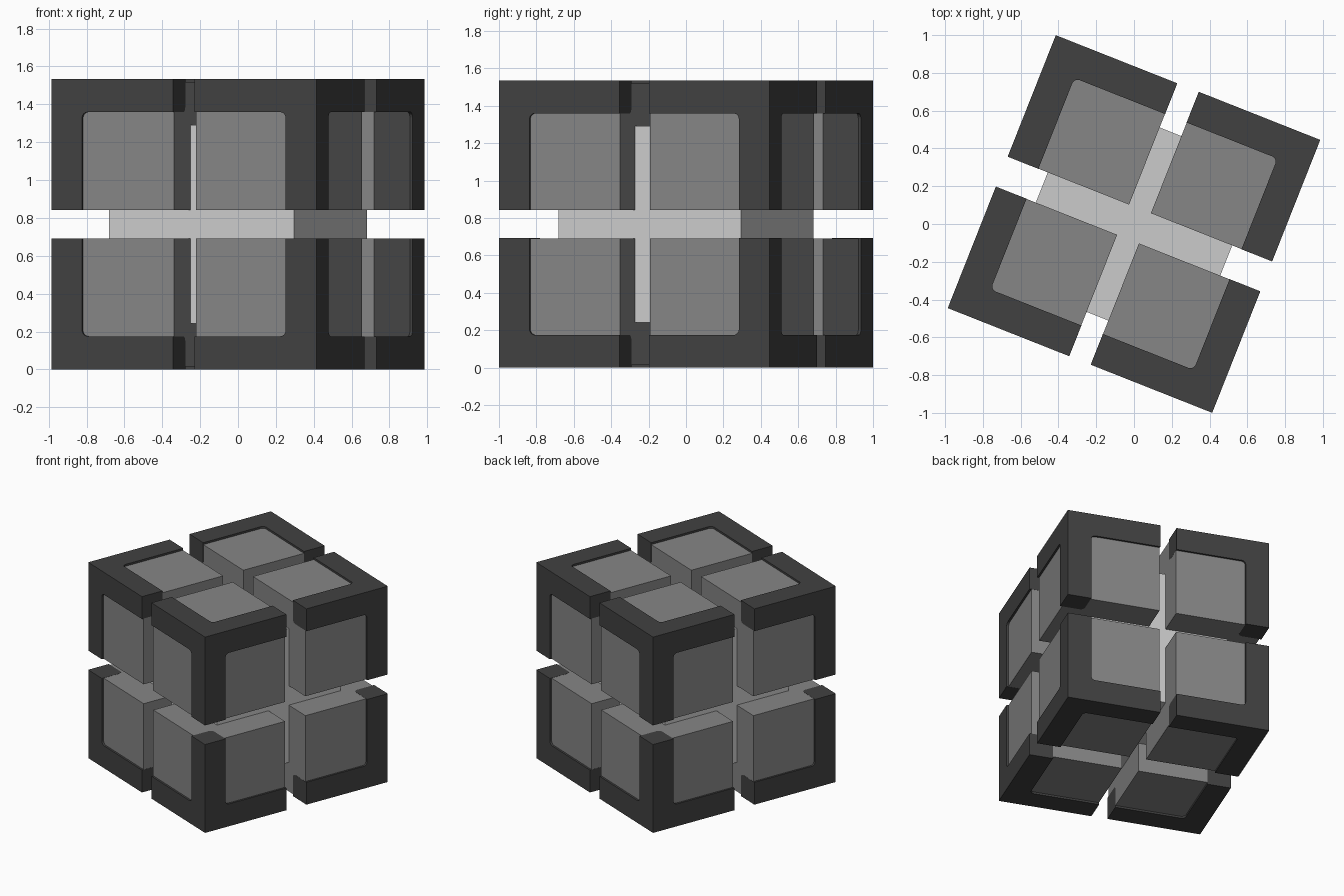
import bpy, bmesh, math
from itertools import product
from mathutils import Matrix, Vector

if "Cube" in bpy.data.objects:
    bpy.data.objects.remove(bpy.data.objects["Cube"])

SIZE = 0.692        # edge of each small cube
BAR = 0.175         # width of the dark edge bars
RECESS = 0.015      # depth of the panels below the bars
ROUND = 0.03        # corner rounding
GAP = Vector((0.061, 0.085, 0.075))   # half gap along each axis
HEIGHT = 2 * (GAP.z + SIZE)
PLACE = Matrix.Translation((0, 0, HEIGHT / 2)) @ Matrix.Rotation(math.radians(-21.6), 4, 'Z')


def material(name, value):
    mat = bpy.data.materials.new(name)
    mat.use_nodes = True
    colour = (value, value, value, 1)
    mat.diffuse_color = colour
    mat.node_tree.nodes["Principled BSDF"].inputs["Base Color"].default_value = colour
    return mat


def box(bm, low, high):
    low, high = Vector(low), Vector(high)
    verts = bmesh.ops.create_cube(bm, size=1)["verts"]
    for v in verts:
        v.co = Vector([(low[i] + high[i]) / 2 + v.co[i] * (high[i] - low[i]) for i in range(3)])


def prism(bm, profile, start, end, axis):
    """Extrude a 2D profile along one axis, the other two following cyclically."""
    def point(u, v, w):
        co = [0, 0, 0]
        co[axis], co[(axis + 1) % 3], co[(axis + 2) % 3] = w, u, v
        return bm.verts.new(co)
    rings = [[point(u, v, w) for u, v in profile] for w in (start, end)]
    n = len(profile)
    bm.faces.new(rings[0])
    bm.faces.new(rings[1])
    for i in range(n):
        j = (i + 1) % n
        bm.faces.new((rings[0][i], rings[0][j], rings[1][j], rings[1][i]))


def arc(centre):
    """Quarter circle around a point on the cube's diagonal."""
    angles = [math.pi / 2 * i / 6 for i in range(7)]
    return [(centre + ROUND * math.cos(a), centre + ROUND * math.sin(a)) for a in angles]


def finish(bm, name, mat, transform):
    bm.transform(PLACE @ transform)
    bmesh.ops.recalc_face_normals(bm, faces=bm.faces)
    mesh = bpy.data.meshes.new(name)
    bm.to_mesh(mesh)
    bm.free()
    mesh.materials.append(mat)
    obj = bpy.data.objects.new(name, mesh)
    bpy.context.collection.objects.link(obj)


def frame_mesh():
    bm = bmesh.new()
    inner = SIZE - BAR
    box(bm, [inner] * 3, [SIZE] * 3)
    c = inner + ROUND
    # bar section: square with its inward corner rounded
    section = [(2 * c - u, 2 * c - v) for u, v in arc(c)]
    section += [(SIZE, inner), (SIZE, SIZE), (inner, SIZE)]
    # fillet where two bars meet on a face
    fillet = arc(inner - ROUND) + [(inner, inner)]
    for axis in range(3):
        prism(bm, section, 0, inner, axis)
        prism(bm, fillet, inner + ROUND, SIZE, axis)
    return bm


dark = material("charcoal", 0.053)
grey = material("mid grey", 0.238)
light = material("light grey", 0.6)

# Eight corner cubes, mirrored outwards from the centre
for signs in product((1, -1), repeat=3):
    label = "_".join(names[s < 0] for s, names in zip(
        signs, (("left", "right"), ("back", "front"), ("top", "bottom"))))
    octant = Matrix.Diagonal((*signs, 1)) @ Matrix.Translation(GAP)
    finish(frame_mesh(), "corner_frame_" + label, dark, octant)
    block = bmesh.new()
    box(block, [0.001] * 3, [SIZE - RECESS] * 3)
    finish(block, "inner_block_" + label, grey, octant)

# Central core showing through the gaps
core = bmesh.new()
box(core, [-0.525] * 3, [0.525] * 3)
finish(core, "core", light, Matrix.Identity(4))
